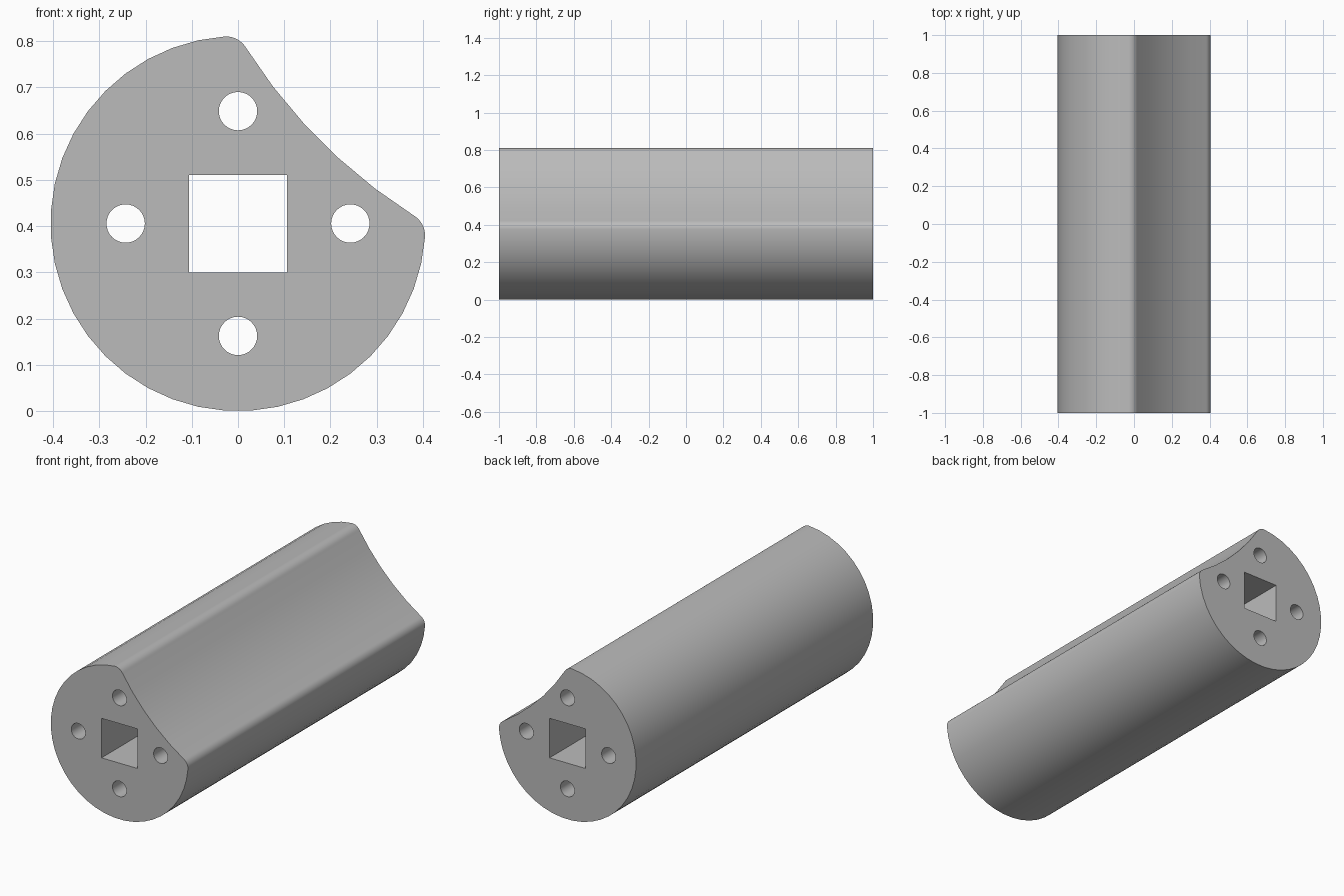
import bpy, bmesh
from math import sin, cos, acos, pi, radians
from mathutils import Vector

cube = bpy.data.objects.get("Cube")
if cube:
    bpy.data.objects.remove(cube, do_unlink=True)

R = 0.4055            # body radius, also height of the axis
FILLET = 0.05         # rounding of the two lips
SCOOP_R = 1.17        # radius of the concave side
SCOOP_D = 1.4225      # distance of the scoop centre from the axis
DIAG = radians(45)    # direction of the scoop


def polar(radius, angle):
    return Vector((radius * cos(angle), radius * sin(angle)))


def arc(centre, radius, start, end, steps):
    return [centre + polar(radius, start + (end - start) * i / steps)
            for i in range(steps + 1)]


def angle_of(v):
    return Vector((1, 0)).angle_signed(v) * -1


# Outer outline: body arc, rounded lips and concave side
inner = R - FILLET
half = acos((inner**2 + SCOOP_D**2 - (SCOOP_R + FILLET)**2) / (2 * inner * SCOOP_D))
scoop = polar(SCOOP_D, DIAG)
lip_low, lip_high = polar(inner, DIAG - half), polar(inner, DIAG + half)
to_low = angle_of(scoop - lip_low)
to_high = angle_of(scoop - lip_high)
outline = arc(Vector((0, 0)), R, DIAG + half, DIAG - half + 2 * pi, 32)
outline += arc(lip_low, FILLET, DIAG - half, to_low, 8)[1:]
outline += arc(scoop, SCOOP_R, to_low + pi, to_high + pi, 5)[1:]
outline += arc(lip_high, FILLET, to_high, DIAG + half, 8)[1:-1]

# Square bore and four round holes
loops = [outline, [polar(0.1055 * 2**0.5, DIAG + i * pi / 2) for i in range(4)]]
for i in range(4):
    loops.append(arc(polar(0.243, i * pi / 2), 0.0415, 0, 2 * pi, 32)[:-1])

# Fill the section and extrude it along the length
bm = bmesh.new()
for loop in loops:
    verts = [bm.verts.new((p.x, -1, p.y + R)) for p in loop]
    for a, b in zip(verts, verts[1:] + verts[:1]):
        bm.edges.new((a, b))
bmesh.ops.triangle_fill(bm, edges=bm.edges[:], use_beauty=True, normal=(0, -1, 0))
caps = bmesh.ops.extrude_face_region(bm, geom=bm.faces[:], use_keep_orig=True)
bmesh.ops.translate(bm, vec=(0, 2, 0),
                    verts=[g for g in caps["geom"] if isinstance(g, bmesh.types.BMVert)])
bmesh.ops.recalc_face_normals(bm, faces=bm.faces[:])
mesh = bpy.data.meshes.new("extruded_bar")
bm.to_mesh(mesh)
bm.free()

bar = bpy.data.objects.new("extruded_bar", mesh)
bpy.context.collection.objects.link(bar)

# Plain grey material
grey = bpy.data.materials.new("grey")
grey.use_nodes = True
grey.diffuse_color = (0.5, 0.5, 0.5, 1)
grey.node_tree.nodes["Principled BSDF"].inputs["Base Color"].default_value = (0.5, 0.5, 0.5, 1)
mesh.materials.append(grey)

bpy.ops.object.select_all(action="DESELECT")
bar.select_set(True)
bpy.context.view_layer.objects.active = bar
bpy.ops.object.shade_smooth_by_angle(angle=radians(30))
